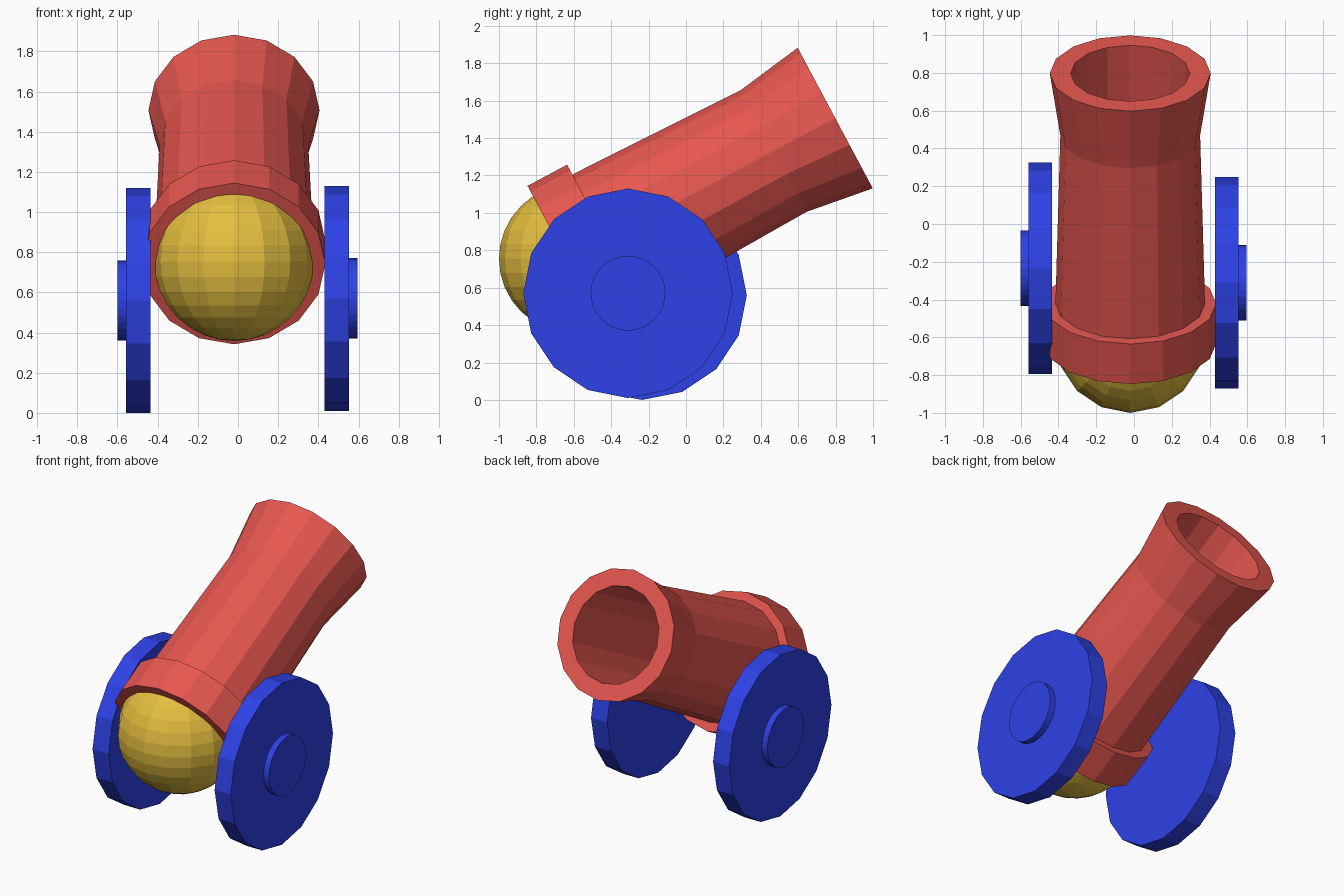
import bpy, bmesh
from math import sin, cos, pi, radians
from mathutils import Vector

if "Cube" in bpy.data.objects:
    bpy.data.objects.remove(bpy.data.objects["Cube"])


def material(name, rgb):
    m = bpy.data.materials.new(name)
    m.diffuse_color = (*rgb, 1)
    m.use_nodes = True
    m.node_tree.nodes["Principled BSDF"].inputs["Base Color"].default_value = m.diffuse_color
    return m


RED = material("red", (0.80, 0.095, 0.08))
BLUE = material("blue", (0.027, 0.054, 0.80))
YELLOW = material("yellow", (0.78, 0.52, 0.05))


def lathe(name, profile, origin, axis, up, mat, sides=16, closed=False):
    """Turn a (radius, distance) profile about an axis with flat facets."""
    origin, axis, up = Vector(origin), Vector(axis), Vector(up)
    side = axis.cross(up)
    bm = bmesh.new()
    rings = []
    for r, t in profile:
        rings.append([bm.verts.new(origin + axis * t
                      + r * (cos(2 * pi * k / sides) * up + sin(2 * pi * k / sides) * side))
                      for k in range(sides)])
    pairs = list(zip(rings, rings[1:]))
    if closed:
        pairs.append((rings[-1], rings[0]))
    for a, b in pairs:
        for k in range(sides):
            n = (k + 1) % sides
            bm.faces.new((a[k], a[n], b[n], b[k]))
    if not closed:
        bm.faces.new(rings[0])
        bm.faces.new(rings[-1])
    bmesh.ops.recalc_face_normals(bm, faces=bm.faces)
    mesh = bpy.data.meshes.new(name)
    bm.to_mesh(mesh)
    bm.free()
    mesh.materials.append(mat)
    ob = bpy.data.objects.new(name, mesh)
    bpy.context.collection.objects.link(ob)
    return ob


# tilted barrel frame, starting at the centre of the breech plane
tilt = radians(28.1)
breech = (-0.02, -0.633, 0.743)
axis = (0, cos(tilt), sin(tilt))
up = (0, -sin(tilt), cos(tilt))

# barrel: tapered tube, flared muzzle, bore with a floor
lathe("barrel", [(0.40, 0.08), (0.37, 1.25), (0.426, 1.622), (0.315, 1.622), (0.315, 0.42)],
      breech, axis, up, RED)

# thick band around the breech
lathe("breech_band", [(0.38, 0), (0.455, 0), (0.455, 0.24), (0.38, 0.24)],
      breech, axis, up, RED, closed=True)

# round breech ball
bpy.ops.mesh.primitive_uv_sphere_add(segments=16, ring_count=16, radius=0.397,
                                     location=(-0.02, -0.603, 0.755))
ball = bpy.context.object
ball.name = "breech_ball"
ball.data.materials.append(YELLOW)

# wheels with a raised hub on the outer face
for name, sx, inner, y, z in (("right", 1, 0.43, -0.31, 0.57), ("left", -1, 0.435, -0.235, 0.56)):
    o = (sx * inner, y, z)
    lathe(name + "_wheel", [(0.56, 0), (0.56, 0.123)], o, (sx, 0, 0), (0, 0, 1), BLUE)
    lathe(name + "_hub", [(0.2, 0.1), (0.2, 0.165)], o, (sx, 0, 0), (0, 0, 1), BLUE, sides=32)
